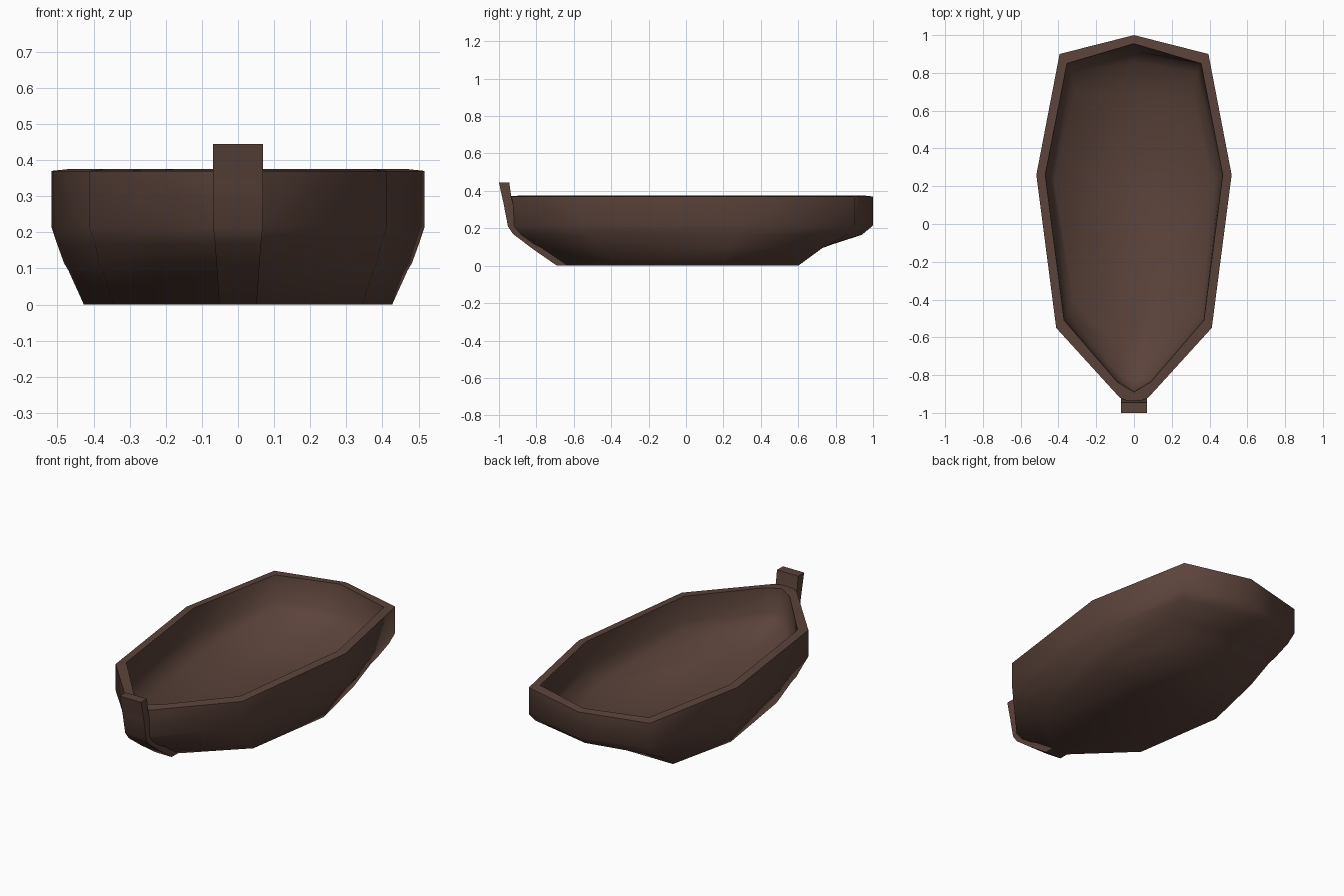
import bpy, bmesh, math

cube = bpy.data.objects.get("Cube")
if cube:
    bpy.data.objects.remove(cube, do_unlink=True)

wood = bpy.data.materials.new("dark brown wood")
wood.use_nodes = True
colour = (0.105, 0.056, 0.043, 1)
wood.diffuse_color = colour
bsdf = wood.node_tree.nodes["Principled BSDF"]
bsdf.inputs["Base Color"].default_value = colour
bsdf.inputs["Roughness"].default_value = 0.8


def finish(name, bm, angle):
    bmesh.ops.recalc_face_normals(bm, faces=bm.faces)
    mesh = bpy.data.meshes.new(name)
    bm.to_mesh(mesh)
    bm.free()
    mesh.materials.append(wood)
    ob = bpy.data.objects.new(name, mesh)
    bpy.context.collection.objects.link(ob)
    bpy.ops.object.select_all(action='DESELECT')
    ob.select_set(True)
    bpy.context.view_layer.objects.active = ob
    bpy.ops.object.shade_smooth_by_angle(angle=math.radians(angle))
    return ob


def ring(bm, z, half):
    """Closed ring mirrored from a bow-to-stern half outline."""
    outline = half + [(-x, y) for x, y in half[-2:0:-1]]
    return [bm.verts.new((x, y, z)) for x, y in outline]


def bridge(bm, a, b):
    n = len(a)
    for i in range(n):
        bm.faces.new((a[i], a[(i + 1) % n], b[(i + 1) % n], b[i]))


# Hull: rings from the bottom up the outside, over the rim, down to the floor
# each: height, then bow tip, bow side, bow corner, middle, stern corner, stern tip
levels = [
    (0.00, [(0, -.66), (.055, -.63), (.345, -.35), (.427, .19), (.335, .60), (0, .60)]),
    (0.095, [(0, -.80), (.06, -.77), (.375, -.45), (.470, .22), (.36, .73), (0, .73)]),
    (0.115, [(0, -.84), (.06, -.81), (.385, -.475), (.482, .23), (.37, .77), (0, .785)]),
    (0.165, [(0, -.91), (.065, -.88), (.395, -.52), (.50, .25), (.382, .86), (0, .94)]),
    (0.215, [(0, -.94), (.07, -.92), (.412, -.55), (.517, .26), (.394, .90), (0, 1.0)]),
    (0.37, [(0, -.95), (.075, -.92), (.412, -.55), (.517, .26), (.394, .90), (0, 1.0)]),
    (0.375, [(0, -.89), (.09, -.835), (.37, -.51), (.47, .26), (.355, .85), (0, .955)]),
    (0.235, [(0, -.88), (.085, -.825), (.364, -.50), (.46, .26), (.347, .84), (0, .915)]),
    (0.20, [(0, -.84), (.075, -.80), (.352, -.475), (.448, .25), (.335, .80), (0, .86)]),
    (0.12, [(0, -.71), (.055, -.68), (.32, -.41), (.42, .22), (.312, .69), (0, .70)]),
]
bm = bmesh.new()
rings = [ring(bm, z, half) for z, half in levels]
for lower, upper in zip(rings, rings[1:]):
    bridge(bm, lower, upper)
bm.faces.new(rings[0])
bm.faces.new(rings[-1])
finish("hull", bm, 70)

# Bow post: cross-sections of (front y, back y, z, half width)
sections = [
    (-.69, -.60, 0, .052), (-.82, -.74, .09, .058), (-.925, -.86, .17, .064),
    (-.952, -.90, .21, .068), (-.975, -.925, .33, .069),
    (-.985, -.935, .375, .069), (-1.0, -.945, .445, .069),
]
bm = bmesh.new()
loops = [[bm.verts.new(p) for p in ((-w, f, z), (w, f, z), (w, b, z), (-w, b, z))]
         for f, b, z, w in sections]
for lower, upper in zip(loops, loops[1:]):
    bridge(bm, lower, upper)
bm.faces.new(loops[0])
bm.faces.new(loops[-1])
finish("bow_post", bm, 70)
